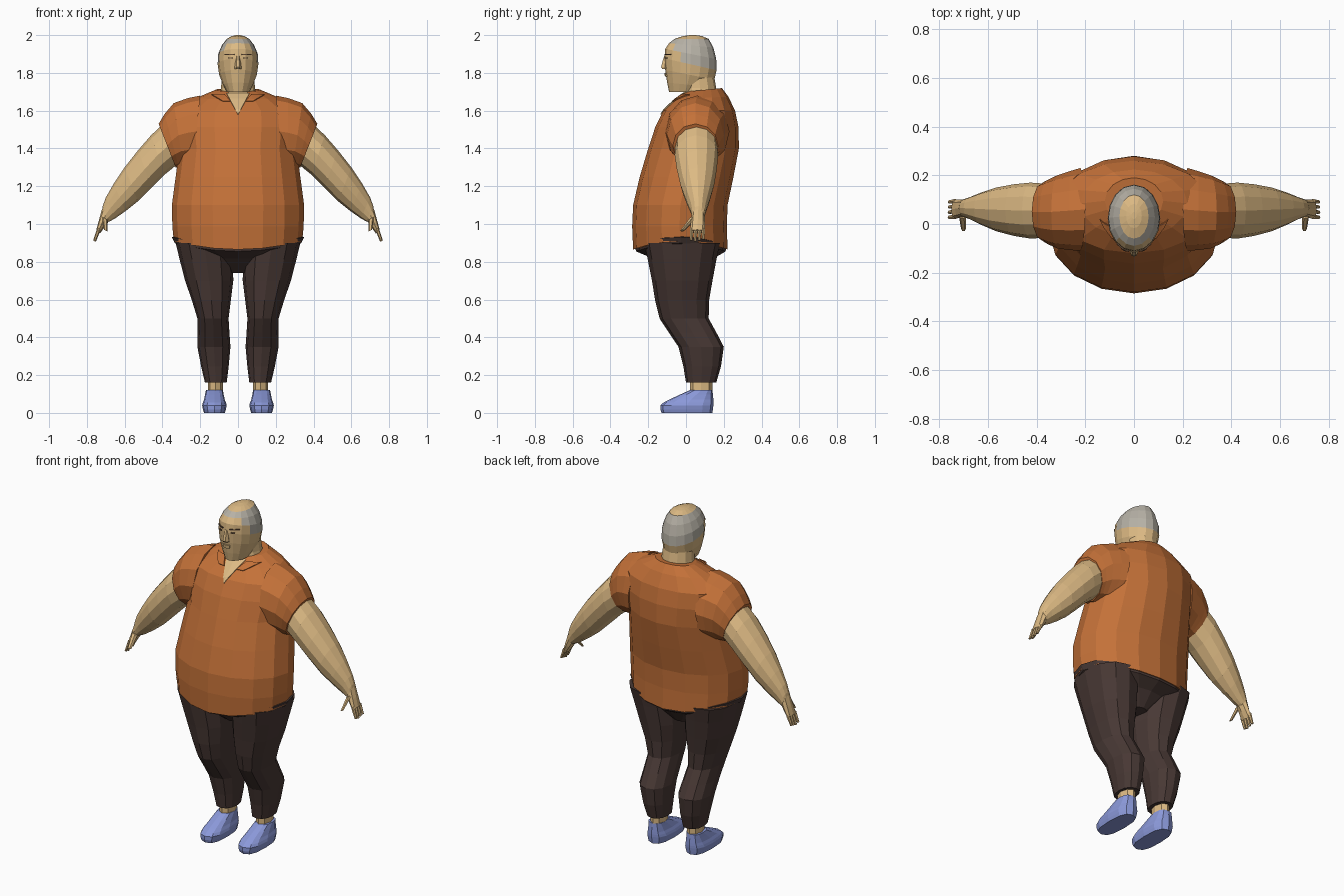
import bpy
import bmesh
import math
from mathutils import Vector
from mathutils.bvhtree import BVHTree

if "Cube" in bpy.data.objects:
    bpy.data.objects.remove(bpy.data.objects["Cube"], do_unlink=True)


def material(name, red, green, blue):
    mat = bpy.data.materials.new(name)
    mat.use_nodes = True
    color = (red, green, blue, 1)
    mat.diffuse_color = color
    mat.node_tree.nodes["Principled BSDF"].inputs["Base Color"].default_value = color
    return mat


skin = material("skin", red=.72, green=.49, blue=.23)
hair = material("grey hair", red=.47, green=.44, blue=.38)
orange = material("orange shirt", red=.55, green=.165, blue=.04)
brown = material("dark brown trousers", red=.065, green=.04, blue=.035)
blue = material("blue shoes", red=.26, green=.32, blue=.7)
dark = material("dark brow", red=.12, green=.07, blue=.04)


def finish(name, bm, materials, mirror):
    mesh = bpy.data.meshes.new(name)
    bmesh.ops.recalc_face_normals(bm, faces=bm.faces)
    bm.to_mesh(mesh)
    bm.free()
    for mat in materials:
        mesh.materials.append(mat)
    obj = bpy.data.objects.new(name, mesh)
    bpy.context.collection.objects.link(obj)
    if mirror:
        obj.modifiers.new("Mirror", "MIRROR").use_mirror_merge = False
    return obj


def limb(top, bottom, front, back, tilt=0):
    """Oval section spanning two (x, z) points and a depth range."""
    return (*top, *bottom, front, back, tilt)


def side(z, inner, outer, front, back):
    """Level section of a part standing beside the centre line."""
    return limb((inner, z), (outer, z), front, back)


def level(z, half, front, back, tilt=0):
    """Level section centred on the body."""
    return limb((-half, z), (half, z), front, back, tilt)


def smooth_sections(keys):
    """Insert one spline section between each pair of key sections."""
    padded = [keys[0], *keys, keys[-1]]
    result = []
    for before, start, end, after in zip(padded, padded[1:], padded[2:], padded[3:]):
        result.append(start)
        result.append([(9 * (b + c) - a - d) / 16
                       for a, b, c, d in zip(before, start, end, after)])
    return result + [keys[-1]]


def loft(name, keys, materials, segments=12, mirror=False, power=1, adjust=None, paint=None):
    """Skin the sections; a rule may move points and another may pick materials."""
    bm = bmesh.new()
    loops = []
    for xa, za, xb, zb, front, back, tilt in smooth_sections(keys):
        loop = []
        for i in range(segments):
            angle = math.tau * i / segments
            c, s = math.cos(angle), math.sin(angle)
            across = math.copysign(abs(c) ** power, c) / 2
            depth = math.copysign(abs(s) ** power, s) * (back - front) / 2
            co = Vector(((xa + xb) / 2 + across * (xb - xa),
                         (front + back) / 2 + depth,
                         (za + zb) / 2 + across * (zb - za) + tilt * depth))
            if adjust:
                adjust(co)
            loop.append(bm.verts.new(co))
        loops.append(loop)
    for lower, upper in zip(loops, loops[1:]):
        for i in range(segments):
            j = (i + 1) % segments
            bm.faces.new((lower[i], lower[j], upper[j], upper[i]))
    bm.faces.new(loops[0])
    bm.faces.new(loops[-1])
    if paint:
        for face in bm.faces:
            face.material_index = paint(face.calc_center_median())
    return finish(name, bm, materials, mirror)


def patch(name, target, top, bottom, mat, mirror=False, lift=.004, steps=4):
    """Thin plate laid on the front of a part, between two (z, left, right) edges."""
    source = bmesh.new()
    source.from_mesh(target.data)
    tree = BVHTree.FromBMesh(source)
    source.free()
    bm = bmesh.new()
    grid = []
    for row in range(steps + 1):
        z, left, right = Vector(top).lerp(Vector(bottom), row / steps)
        line = []
        for column in range(steps + 1):
            x = left + (right - left) * column / steps
            hit = tree.ray_cast(Vector((x, -1, z)), Vector((0, 1, 0)))[0]
            line.append(bm.verts.new(hit - Vector((0, lift, 0))))
        grid.append(line)
    for upper, lower in zip(grid, grid[1:]):
        for i in range(steps):
            bm.faces.new((upper[i], upper[i + 1], lower[i + 1], lower[i]))
    plate = finish(name, bm, [mat], mirror)
    solid = plate.modifiers.new("Thickness", "SOLIDIFY")
    solid.thickness = .006
    solid.offset = 0


def hem_sag(co):
    """Dip the waist line at the front and back."""
    if .86 < co.z < .95:
        co.z -= .045 * max(0, 1 - (co.x / .34) ** 2)


# Shirt body and sleeves
shirt = loft("shirt_body", [
    level(z=.91, half=.34, front=-.28, back=.22),
    level(z=1.1, half=.35, front=-.28, back=.22),
    level(z=1.4, half=.31, front=-.2, back=.28),
    level(z=1.6, half=.32, front=-.12, back=.26),
    level(z=1.71, half=.12, front=0, back=.19, tilt=.1)],
    [orange], segments=16, adjust=hem_sag)
loft("sleeves", [
    limb(top=(.2, 1.68), bottom=(.24, 1.3), front=-.11, back=.23),
    limb(top=(.34, 1.64), bottom=(.29, 1.3), front=-.1, back=.2),
    limb(top=(.42, 1.53), bottom=(.33, 1.3), front=-.07, back=.17)],
    [orange], mirror=True)

# Bare arms, narrowing to the wrist
loft("arms", [
    limb(top=(.38, 1.54), bottom=(.3, 1.33), front=-.05, back=.16),
    limb(top=(.46, 1.47), bottom=(.39, 1.26), front=-.06, back=.17),
    limb(top=(.6, 1.3), bottom=(.53, 1.12), front=-.03, back=.15),
    limb(top=(.7, 1.14), bottom=(.65, 1.03), front=.02, back=.11),
    limb(top=(.72, 1.07), bottom=(.69, 1.01), front=.03, back=.1)],
    [skin], mirror=True)

# Hands: palm, four fingers and a thumb
loft("palms", [
    limb(top=(.72, 1.08), bottom=(.68, 1.02), front=.03, back=.1),
    limb(top=(.75, .97), bottom=(.73, .95), front=.02, back=.1)],
    [skin], segments=8, mirror=True)
for finger in range(4):
    y = .02 + .021 * finger
    drop = .05 - .005 * abs(finger - 1)
    loft(f"finger_{finger + 1}", [
        limb(top=(.745, .98), bottom=(.727, .97), front=y, back=y + .02),
        limb(top=(.765, .96 - drop), bottom=(.752, .957 - drop), front=y, back=y + .015)],
        [skin], segments=6, mirror=True)
loft("thumbs", [
    limb(top=(.72, 1.04), bottom=(.69, 1.02), front=.02, back=.06),
    limb(top=(.71, .97), bottom=(.69, .96), front=-.03, back=-.01)],
    [skin], segments=6, mirror=True)

# Trousers: hips and cropped legs
loft("trouser_hips", [
    level(z=.94, half=.33, front=-.25, back=.2),
    level(z=.9, half=.335, front=-.265, back=.21),
    level(z=.74, half=.06, front=-.08, back=.08)],
    [brown], segments=16, adjust=hem_sag)
loft("trouser_legs", [
    side(z=.9, inner=.03, outer=.33, front=-.22, back=.18),
    side(z=.7, inner=.025, outer=.28, front=-.18, back=.14),
    side(z=.5, inner=.05, outer=.215, front=-.14, back=.12),
    side(z=.35, inner=.04, outer=.215, front=-.04, back=.2),
    side(z=.16, inner=.06, outer=.175, front=0, back=.16)],
    [brown], mirror=True, power=.9)

# Ankles and shoes
loft("ankles", [
    side(z=.2, inner=.08, outer=.16, front=.02, back=.14),
    side(z=.1, inner=.08, outer=.16, front=.02, back=.14)],
    [skin], segments=8, mirror=True)
loft("shoes", [
    side(z=0, inner=.07, outer=.18, front=-.13, back=.14),
    side(z=.04, inner=.06, outer=.19, front=-.135, back=.145),
    side(z=.07, inner=.07, outer=.18, front=-.09, back=.145),
    side(z=.12, inner=.08, outer=.17, front=.02, back=.14)],
    [blue], mirror=True, power=.75)

# Neck
loft("neck", [
    level(z=1.62, half=.11, front=-.03, back=.17),
    level(z=1.72, half=.09, front=-.01, back=.16),
    level(z=1.8, half=.085, front=-.02, back=.145)], [skin])


# Head, with hair around the sides and back and a bald crown
def hair_rule(center):
    above_hairline = center.z + .2 * center.y > 1.85
    forehead = center.y < -.05 and center.z < 1.95
    crown = center.z > 1.983
    return int(above_hairline and not forehead and not crown)


head = loft("head", [
    level(z=1.7, half=.06, front=-.09, back=.08),
    level(z=1.79, half=.1, front=-.11, back=.15, tilt=-.2),
    level(z=1.9, half=.105, front=-.11, back=.16, tilt=-.2),
    level(z=1.98, half=.06, front=-.06, back=.12),
    level(z=2, half=.01, front=.02, back=.05)],
    [skin, hair], segments=16, paint=hair_rule)

# Face: nose, brows, eyes and lips
loft("nose", [
    level(z=1.89, half=.01, front=-.117, back=-.09),
    level(z=1.83, half=.018, front=-.135, back=-.09),
    level(z=1.82, half=.018, front=-.12, back=-.09)], [skin], segments=6)
patch("brows", head, top=(1.9, .02, .07), bottom=(1.894, .02, .07), mat=dark, mirror=True)
patch("eyes", head, top=(1.882, .03, .05), bottom=(1.876, .03, .05), mat=dark, mirror=True)
patch("lips", head, top=(1.8, -.02, .02), bottom=(1.78, -.02, .02), mat=skin)

# Open neckline and folded collar
patch("open_neckline", shirt, top=(1.69, -.06, .06), bottom=(1.58, -.001, .001), mat=skin)
patch("collar_flaps", shirt, top=(1.685, .07, .14), bottom=(1.65, .04, .08),
      mat=orange, mirror=True, lift=.01)
